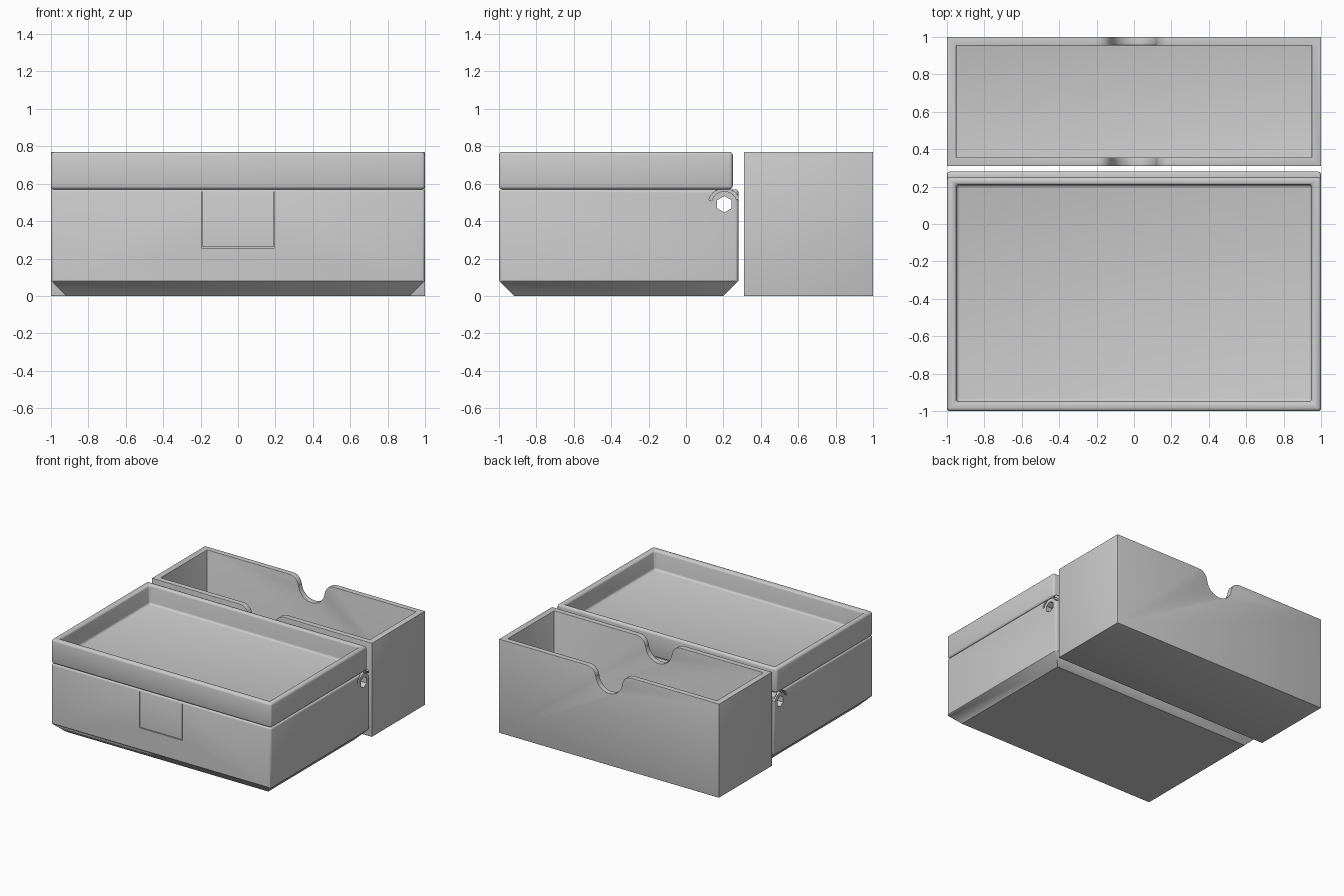
import bpy, bmesh, math
from mathutils import Vector

if "Cube" in bpy.data.objects:
    bpy.data.objects.remove(bpy.data.objects["Cube"])

grey = bpy.data.materials.new("plain_grey")
grey.use_nodes = True
GREY = (0.6, 0.6, 0.6, 1)
grey.diffuse_color = GREY
grey.node_tree.nodes["Principled BSDF"].inputs["Base Color"].default_value = GREY


def finish(name, bm):
    bmesh.ops.recalc_face_normals(bm, faces=bm.faces)
    mesh = bpy.data.meshes.new(name)
    bm.to_mesh(mesh)
    bm.free()
    mesh.materials.append(grey)
    obj = bpy.data.objects.new(name, mesh)
    bpy.context.collection.objects.link(obj)
    return obj


def box(name, lo, hi, chamfer=0):
    """Box between two corners, optionally drawn in around the bottom."""
    bm = bmesh.new()
    bmesh.ops.create_cube(bm, size=1)
    lo, hi = Vector(lo), Vector(hi)
    for v in bm.verts:
        v.co = (lo + hi) / 2 + v.co * (hi - lo)
    if chamfer:
        edges = [e for e in bm.edges if all(v.co.z < lo.z + 0.001 for v in e.verts)]
        bmesh.ops.bevel(bm, geom=edges, offset=chamfer, segments=1, affect='EDGES')
    return finish(name, bm)


def prism(name, points, direction):
    """Sweep a flat outline of 3D points along a direction."""
    bm = bmesh.new()
    face = bm.faces.new([bm.verts.new(p) for p in points])
    new = bmesh.ops.extrude_face_region(bm, geom=[face])["geom"]
    bmesh.ops.translate(bm, vec=direction,
                        verts=[g for g in new if isinstance(g, bmesh.types.BMVert)])
    return finish(name, bm)


def apply(obj, mod):
    bpy.context.view_layer.objects.active = obj
    bpy.ops.object.modifier_apply(modifier=mod.name)


def cut(obj, cutter):
    mod = obj.modifiers.new("cut", 'BOOLEAN')
    mod.operation, mod.solver, mod.object = 'DIFFERENCE', 'EXACT', cutter
    apply(obj, mod)
    bpy.data.objects.remove(cutter)


def round_edges(obj, width):
    mod = obj.modifiers.new("round", 'BEVEL')
    mod.width, mod.segments = width, 3
    mod.limit_method, mod.angle_limit = 'ANGLE', math.radians(65)
    apply(obj, mod)


def smooth(obj):
    bpy.ops.object.select_all(action='DESELECT')
    obj.select_set(True)
    bpy.context.view_layer.objects.active = obj
    bpy.ops.object.shade_smooth_by_angle(angle=math.radians(35))


def arc(cx, cz, r, start, end, n=10):
    angles = [math.radians(start + (end - start) * i / n) for i in range(n + 1)]
    return [(cx + r * math.cos(a), cz + r * math.sin(a)) for a in angles]


# Case base: hollow box with a tapered bottom
base = box("case_base", (-1, -1, 0), (1, 0.28, 0.57), chamfer=0.08)
cut(base, box("hollow", (-0.95, -0.95, 0.05), (0.95, 0.23, 0.7)))
round_edges(base, 0.015)

# Hinge pin hole and curved hinge recess on both sides
hinge = (0.205, 0.49)
hexagon = arc(*hinge, 0.044, 30, 330, 5)
cut(base, prism("pin_hole", [(-1.1, y, z) for y, z in hexagon], (2.2, 0, 0)))
crescent = arc(*hinge, 0.086, 20, 165) + arc(*hinge, 0.07, 165, 20)
for side in (-1, 1):
    outline = [(side * 0.97, y, z) for y, z in crescent]
    cut(base, prism("hinge_recess", outline, (side * 0.1, 0, 0)))

# Thin slits around the front latch tab
for x in (-0.193, 0.193):
    cut(base, box("slit", (x - 0.002, -1.1, 0.26), (x + 0.002, -0.98, 0.555)))
cut(base, box("slit", (-0.195, -1.1, 0.256), (0.195, -0.98, 0.262)))
smooth(base)

# Lid: shallow open tray resting on the base
lid = box("lid_tray", (-1, -1, 0.57), (1, 0.25, 0.77))
cut(lid, box("hollow", (-0.95, -0.95, 0.61), (0.95, 0.21, 0.9)))
round_edges(lid, 0.018)
smooth(lid)

# Deep bin behind, with finger notches through both long walls
deep_bin = box("deep_bin", (-1, 0.31, 0), (1, 1, 0.77))
cut(deep_bin, box("hollow", (-0.95, 0.355, 0.05), (0.95, 0.955, 0.9)))
notch = ([(-0.2, 0.8)] + arc(-0.2, 0.69, 0.08, 90, 6)
         + arc(0, 0.71, 0.12, 186, 354, 16)
         + arc(0.2, 0.69, 0.08, 174, 90) + [(0.2, 0.8)])
cut(deep_bin, prism("notch", [(x, 0.2, z) for x, z in notch], (0, 1, 0)))
round_edges(deep_bin, 0.016)
smooth(deep_bin)
